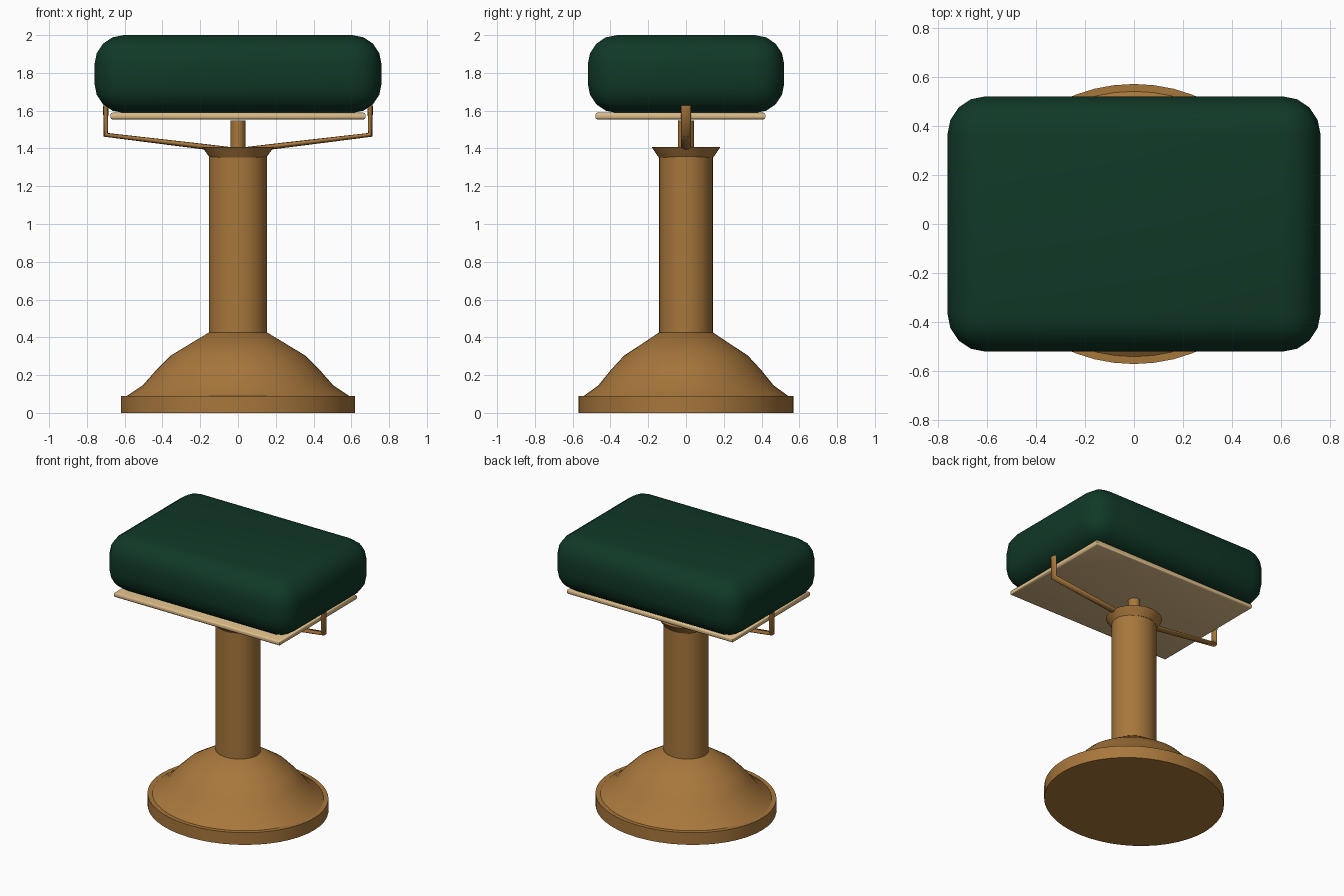
import bpy, bmesh, math

if "Cube" in bpy.data.objects:
    bpy.data.objects.remove(bpy.data.objects["Cube"], do_unlink=True)


def material(name, rgb):
    m = bpy.data.materials.new(name)
    m.use_nodes = True
    m.diffuse_color = (*rgb, 1)
    m.node_tree.nodes["Principled BSDF"].inputs["Base Color"].default_value = (*rgb, 1)
    return m


bronze = material("bronze", (0.39, 0.185, 0.045))
green = material("dark green leather", (0.005, 0.04, 0.02))
tan = material("tan wood", (0.72, 0.51, 0.25))


def finish(name, bm, mat, angle):
    bmesh.ops.recalc_face_normals(bm, faces=bm.faces)
    mesh = bpy.data.meshes.new(name)
    bm.to_mesh(mesh)
    bm.free()
    mesh.materials.append(mat)
    ob = bpy.data.objects.new(name, mesh)
    bpy.context.collection.objects.link(ob)
    bpy.ops.object.select_all(action='DESELECT')
    ob.select_set(True)
    bpy.context.view_layer.objects.active = ob
    bpy.ops.object.shade_smooth_by_angle(angle=math.radians(angle))
    return ob


def lathe(name, profile, mat, squash, sides=48, angle=35):
    """Closed turned part from (radius, height) pairs, squashed along y."""
    bm = bmesh.new()
    rings = []
    for r, z in profile:
        turn = [2 * math.pi * i / sides for i in range(sides)]
        rings.append([bm.verts.new((r * math.cos(a), r * squash * math.sin(a), z)) for a in turn])
    for low, high in zip(rings, rings[1:]):
        for i in range(sides):
            j = (i + 1) % sides
            bm.faces.new((low[i], low[j], high[j], high[i]))
    bm.faces.new(rings[0][::-1])
    bm.faces.new(rings[-1])
    return finish(name, bm, mat, angle)


def rounded_box(name, low, high, mat, radius, segments, rule=lambda e: True):
    bm = bmesh.new()
    bmesh.ops.create_cube(bm, size=1)
    for v in bm.verts:
        v.co = [(a + b) / 2 + c * (b - a) for a, b, c in zip(low, high, v.co)]
    bmesh.ops.bevel(bm, geom=[e for e in bm.edges if rule(e)], offset=radius,
                    segments=segments, profile=0.5, affect='EDGES')
    return finish(name, bm, mat, 50)


# Pedestal
lathe("base_disc", [(0.62, 0), (0.62, 0.09)], bronze, 0.92)
lathe("base_dome", [(0.595, 0.085), (0.505, 0.145), (0.43, 0.23), (0.355, 0.304),
                    (0.154, 0.426)], bronze, 0.92)
lathe("column", [(0.154, 0.4), (0.154, 1.36)], bronze, 0.92)
lathe("collar", [(0.15, 1.352), (0.19, 1.408)], bronze, 0.96)
lathe("pivot_pin", [(0.039, 1.38), (0.039, 1.548)], bronze, 1.1, sides=24)

# Bracket rod swept in the xz plane and widened along y
half = [(0.7, 1.628), (0.7, 1.472), (0.185, 1.41)]
path = half + [(0, 1.388)] + [(-x, z) for x, z in reversed(half)]
curve = bpy.data.curves.new("support_bracket", 'CURVE')
curve.dimensions = '3D'
curve.bevel_depth = 0.0145
curve.bevel_resolution = 3
curve.use_fill_caps = True
spline = curve.splines.new('POLY')
spline.points.add(len(path) - 1)
for p, (x, z) in zip(spline.points, path):
    p.co = (x, 0, z, 1)
curve.materials.append(bronze)
bracket = bpy.data.objects.new("support_bracket", curve)
bracket.scale.y = 1.85
bpy.context.collection.objects.link(bracket)

# Seat board with rounded rim
rounded_box("seat_board", (-0.675, -0.48, 1.553), (0.675, 0.42, 1.59), tan, 0.012, 2,
            lambda e: abs(e.verts[0].co.z - e.verts[1].co.z) < 0.001)

# Padded cushion
cushion = rounded_box("cushion", (-0.76, -0.52, 1.588), (0.76, 0.52, 2.0), green, 0.155, 4)
for poly in cushion.data.polygons:
    poly.use_smooth = True
